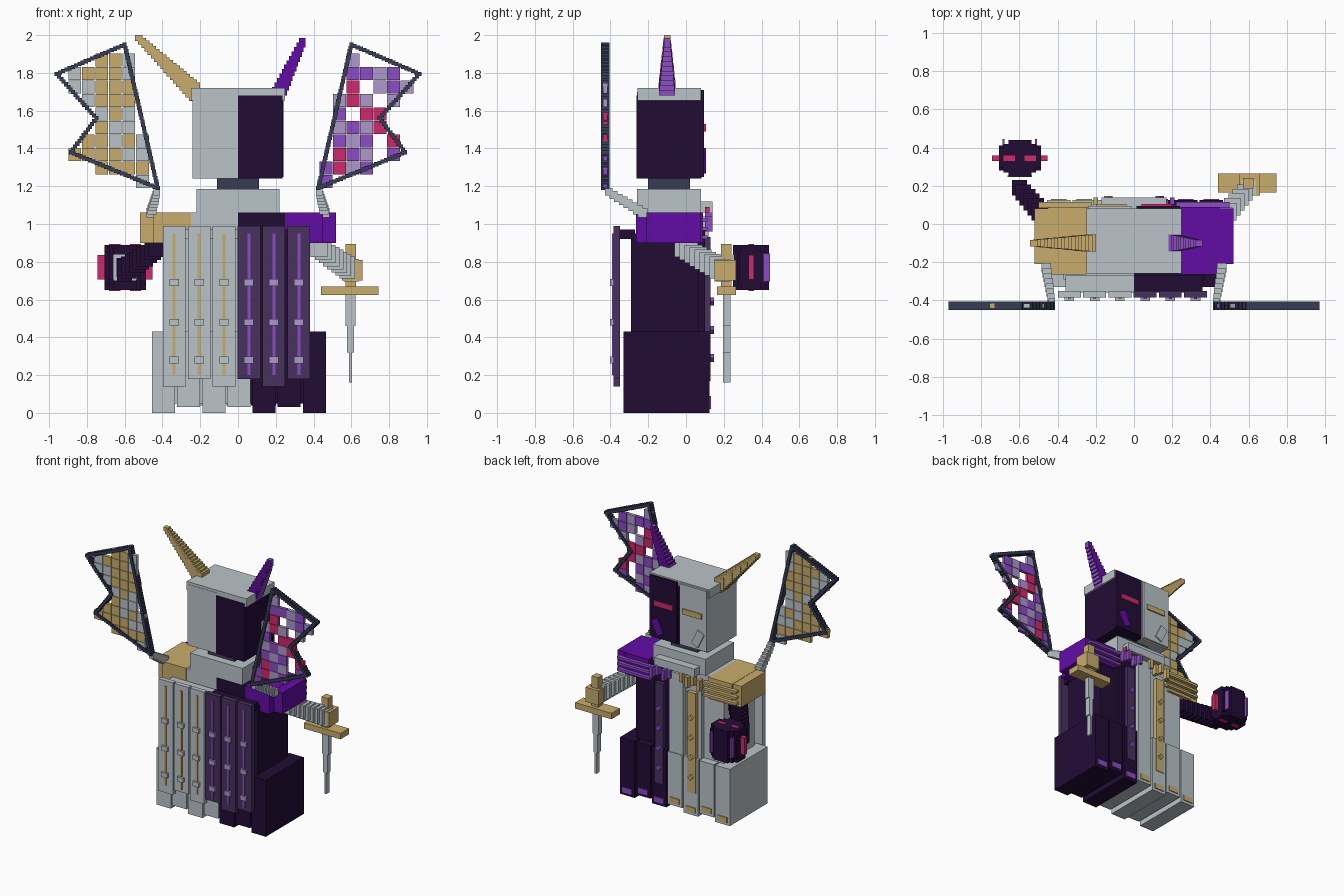
import bpy
import bmesh
from mathutils import Matrix, Vector

cube = bpy.data.objects.get("Cube")
if cube:
    bpy.data.objects.remove(cube, do_unlink=True)


def to_linear(code):
    channels = [int(code[i:i + 2], 16) / 255 for i in (0, 2, 4)]
    return [c / 12.92 if c < .04 else ((c + .055) / 1.055) ** 2.4 for c in channels] + [1]


def make_material(name, code):
    material = bpy.data.materials.new(name)
    material.use_nodes = True
    material.diffuse_color = to_linear(code)
    material.node_tree.nodes["Principled BSDF"].inputs["Base Color"].default_value = to_linear(code)
    return material


palette = {
    "light": make_material("pale grey", "BAC4C9"),
    "dark": make_material("dark violet", "220C35"),
    "gold": make_material("gold", "C8AC6C"),
    "purple": make_material("deep purple", "640CA6"),
    "violet": make_material("bright violet", "8C4CC4"),
    "lilac": make_material("lilac", "AC98CC"),
    "pink": make_material("magenta", "CC2A6C"),
    "slate": make_material("slate", "363C54"),
    "plum": make_material("plum", "48325F"),
}


def blocks(name, color, items, second=None):
    """One object made of boxes, each given as (centre, size, tilt about y)."""
    bm = bmesh.new()
    for centre, size, tilt in items:
        matrix = (Matrix.Translation(centre) @ Matrix.Rotation(tilt, 4, "Y")
                  @ Matrix.Diagonal((*size, 1)))
        bmesh.ops.create_cube(bm, size=1, matrix=matrix)
    mesh = bpy.data.meshes.new(name)
    mesh.materials.append(palette[color])
    if second:
        mesh.materials.append(palette[second])
        bm.normal_update()
        for face in bm.faces:
            face.material_index = int(face.normal.x > .5 or face.normal.z > .5)
    bm.to_mesh(mesh)
    bm.free()
    obj = bpy.data.objects.new(name, mesh)
    bpy.context.collection.objects.link(obj)
    return obj


def box(name, color, x0, x1, y0, y1, z0, z1):
    centre = ((x0 + x1) / 2, (y0 + y1) / 2, (z0 + z1) / 2)
    return blocks(name, color, [(centre, (x1 - x0, y1 - y0, z1 - z0), 0)])


def chain(name, color, start, end, size0, size1, count, second=None):
    """A stepped limb of boxes going from start to end."""
    a, b, s, t = map(Vector, (start, end, size0, size1))
    steps = [i / (count - 1) for i in range(count)]
    return blocks(name, color, [(a.lerp(b, f), s.lerp(t, f), 0) for f in steps], second)


# Head, with a pale half and a dark half under a pale cap
box("head_pale_half", "light", -.24, 0, -.26, .08, 1.24, 1.7)
box("head_dark_half", "dark", 0, .235, -.262, .082, 1.24, 1.68)
box("cap", "light", -.25, .25, -.258, .08, 1.655, 1.72)
box("face_dark_plate", "dark", .012, .24, .07, .095, 1.25, 1.71)
box("face_pale_plate", "light", -.24, -.012, .07, .095, 1.25, 1.71)
box("eye_left", "pink", .04, .2, .09, .105, 1.49, 1.53)
box("eye_right", "gold", -.2, -.04, .09, .105, 1.49, 1.53)
for side, color in ((1, "purple"), (-1, "light")):
    blocks("cheek", color, [((side * .17, .085, 1.335), (.06, .04, .12), side * .45)])

# Neck and collar
box("neck", "slate", -.11, .11, -.2, .02, 1.18, 1.25)
box("collar", "light", -.22, .22, -.26, .08, 1.06, 1.185)
box("collar_front", "light", -.17, .17, .05, .14, 1.06, 1.12)

# Torso and skirt, split into pale and dark sides
for side, color, trim in ((-1, "light", "gold"), (1, "dark", "violet")):
    box("torso", color, *sorted((0, side * .37)), -.29, .07, .4, .95)
    box("chest", color, *sorted((0, side * .28)), -.26, .07, .9, 1.06)
for i in range(7):
    x = (i - 3) * .133 + .005
    color, trim = ("light", "gold") if i < 4 else ("dark", "violet")
    bottom = i % 2 * .03
    box("skirt_strip", color, x - .061, x + .061, -.33, .125, bottom, .43)
    box("skirt_trim", trim, x - .04, x + .04, .124, .132, bottom + .02, bottom + .06)
box("skirt_core_pale", "light", -.44, 0, -.3, .1, .05, .42)
box("skirt_core_dark", "dark", 0, .44, -.3, .1, .05, .42)

# Robe front with hanging strips and beads
box("robe_centre", "light", -.06, .06, .06, .12, .04, 1.04)
box("robe_pale_strip", "light", -.2, -.07, .06, .1, .04, .98)
box("robe_dark_strip", "dark", .07, .2, .06, .1, .04, .98)
box("gold_sash", "gold", -.17, -.1, .09, .13, .17, .93)
box("plum_sash", "plum", .1, .17, .09, .13, .17, .93)
for side, color in ((-1, "gold"), (1, "violet")):
    beads = [((side * .135, .135, .29 + .15 * i), (.03, .025, .03), .78) for i in range(4)]
    blocks("sash_beads", color, beads)
    teeth = [((side * (.05 + .05 * i), .12, 1.03 - i % 2 * .03), (.025, .04, .08), 0)
             for i in range(4)]
    blocks("collar_teeth", color, teeth)
box("brooch", "pink", .06, .18, .1, .125, 1.06, 1.09)

# Shoulders with ribbed fronts
for side, color, rib in ((-1, "gold", "gold"), (1, "purple", "violet")):
    box("shoulder", color, *sorted((side * .25, side * .45)), -.265, .09, .9, 1.062)
    box("shoulder_outer", color, *sorted((side * .4, side * .52)), -.21, .08, .9, 1.06)
    blocks("shoulder_ribs", rib, [((side * .36, .1, .93 + .045 * i), (.28, .03, .018), 0)
                                  for i in range(3)])

# Cape panels with a stripe and three clasps each
for i in range(6):
    x = (i - 2.5) * .132 - .008
    body, stripe, clasp = ("light", "gold", "light") if i < 3 else ("plum", "violet", "lilac")
    box("cape_panel", body, x - .06, x + .06, -.385, -.35, .14 + i % 2 * .04, .99)
    box("cape_stripe", stripe, x - .008, x + .008, -.392, -.38, .2, .95)
    blocks("cape_clasps", clasp, [((x, -.39, z), (.05, .025, .035), 0) for z in (.28, .48, .69)])
box("cape_hanger_pale", "light", -.36, 0, -.36, -.27, .92, .97)
box("cape_hanger_dark", "dark", 0, .36, -.36, -.27, .92, .97)

# Horns
chain("horn_right", "gold", (-.23, -.1, 1.7), (-.525, -.1, 1.985),
      (.06, .09, .1), (.04, .035, .03), 18)
chain("horn_left", "purple", (.215, -.1, 1.69), (.34, -.1, 1.96),
      (.07, .09, .07), (.035, .035, .05), 12, "violet")

# Wings: stepped frame, membrane cells and a jointed strut
outline = [(.6, 1.95), (.96, 1.795), (.75, 1.56), (.885, 1.38), (.425, 1.19)]
right_rows = ["..GGL", "LGGGL", "LLGGG", ".LGGG", "..LGL", "..GLL",
              ".GGLGL", "GGGGLL", "..GGGG", ".....L"]
left_rows = ["..L", "..VVLV", "..P.LVL", ".LPL.L", ".V.PP", ".LVLP",
             ".VLV.P", ".PVL.V", "VPLV", "V"]
cell_colors = {"G": "gold", "L": "light", "V": "violet", "P": "pink"}
cell = .0715
for side, rows, first in ((-1, right_rows, -.9), (1, left_rows, .43)):
    frame = []
    for a, b in zip(outline, outline[1:] + outline[:1]):
        a, b = Vector(a), Vector(b)
        count = int((b - a).length / .018)
        for k in range(count):
            p = a.lerp(b, k / count)
            frame.append(((side * p.x, -.428, p.y), (.022, .044, .022), 0))
    blocks("wing_frame", "slate", frame)
    for key, color in cell_colors.items():
        if side > 0 and key == "L":
            color = "lilac"
        cells = [((first + (c + .5) * cell, -.428, 1.905 - (r + .5) * cell),
                  (cell - .003, .025, cell - .003), 0)
                 for r, row in enumerate(rows) for c, k in enumerate(row) if k == key]
        if cells:
            blocks("wing_membrane_" + color, color, cells)
    chain("wing_strut", "light", (side * .46, -.23, 1.06), (side * .43, -.41, 1.17),
          (.05, .05, .05), (.035, .04, .04), 8)

# Arms
for side, color in ((-1, "dark"), (1, "light")):
    chain("arm", color, (side * .43, -.01, .87), (side * .6, .19, .755),
          (.09, .1, .09), (.08, .08, .12), 9)

# Sword in the left hand
box("fist", "gold", .55, .66, .15, .265, .7, .81)
box("sword_grip", "gold", .57, .625, .185, .24, .64, .895)
box("sword_guard", "gold", .44, .745, .165, .265, .625, .67)
for half, low, high in ((.026, .46, .63), (.018, .32, .46), (.008, .16, .32)):
    box("sword_blade", "light", .596 - half, .596 + half, .195, .235, low, high)

# Round dark weapon head in the right hand, with glowing slots
x, y, z = -.598, .345, .77
head = [((x, y, z), size, 0) for size in
        ((.22, .1, .24), (.17, .15, .24), (.12, .19, .24), (.22, .13, .17))]
blocks("weapon_head", "dark", head)
blocks("weapon_slots", "pink", [((x + dx, y, z), (.04, .03, .13), 0) for dx in (-.125, .125)]
       + [((x + dx, y, z), (.06, .03, .25), 0) for dx in (-.055, .055)])
blocks("weapon_ridges", "violet", [((x + dx, y + .07, z), (.012, .06, .15), 0)
                                   for dx in (-.085, .085)])
blocks("weapon_ring", "light", [((x + dx, y - .095, z), (.018, .01, .13), 0) for dx in (-.055, .055)]
       + [((x, y - .095, z + dz), (.12, .01, .018), 0) for dz in (-.06, .06)])
